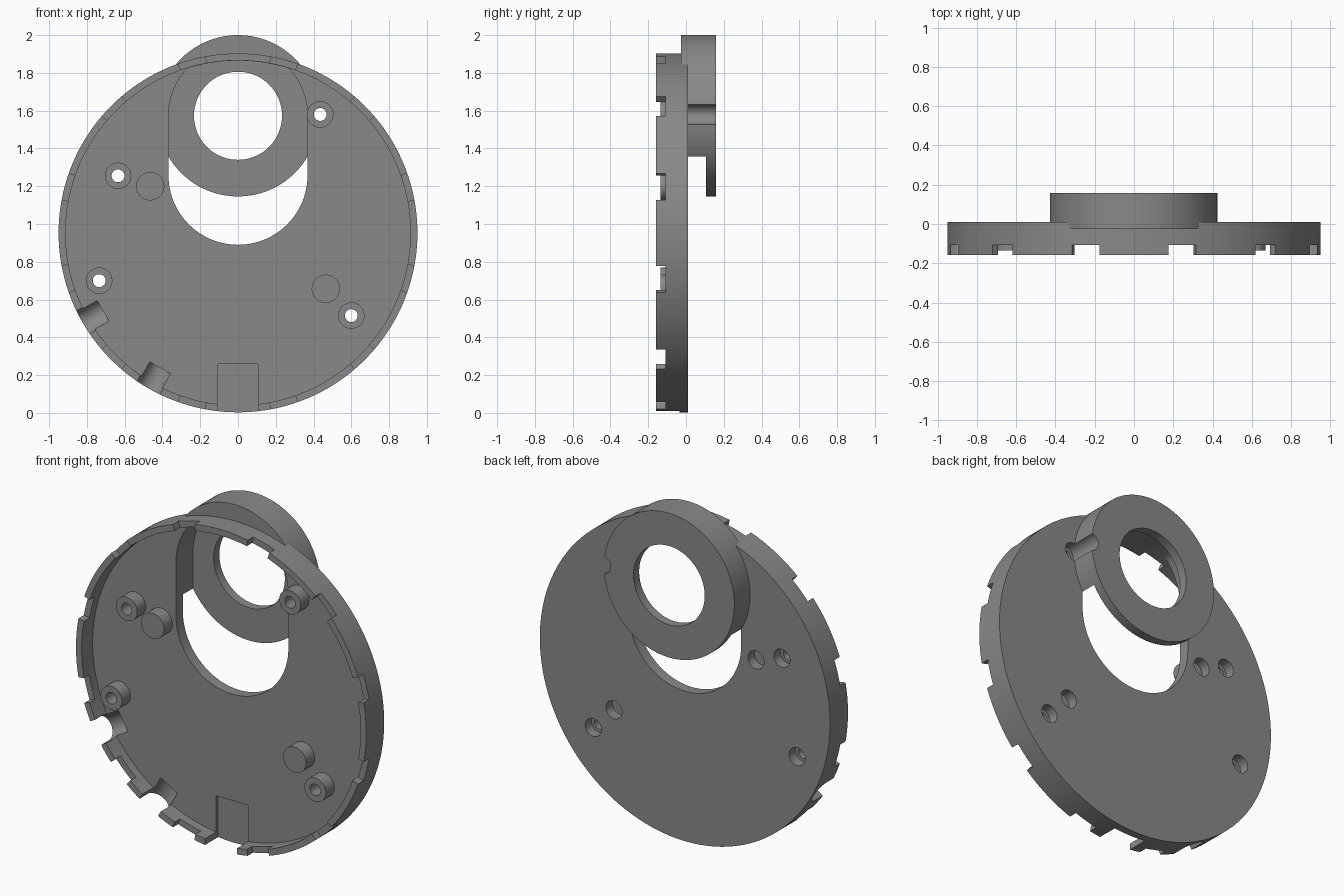
import bpy, bmesh, math
from mathutils import Matrix, Vector

if "Cube" in bpy.data.objects:
    bpy.data.objects.remove(bpy.data.objects["Cube"])

CZ, RZ = 0.953, 1.573            # disc and collar centre heights
BACK, FRONT, FLOOR = 0.01, -0.158, -0.055

grey = bpy.data.materials.new("plain grey")
grey.diffuse_color = (0.25, 0.25, 0.25, 1)
grey.use_nodes = True
grey.node_tree.nodes["Principled BSDF"].inputs["Base Color"].default_value = grey.diffuse_color


def prism(name, pts, y0, y1, matrix=None):
    """Extrude an (x, z) outline from y0 to y1."""
    bm = bmesh.new()
    face = bm.faces.new([bm.verts.new((x, y0, z)) for x, z in pts])
    ext = bmesh.ops.extrude_face_region(bm, geom=[face])
    moved = [v for v in ext["geom"] if isinstance(v, bmesh.types.BMVert)]
    bmesh.ops.translate(bm, verts=moved, vec=(0, y1 - y0, 0))
    if matrix:
        bm.transform(matrix)
    bmesh.ops.recalc_face_normals(bm, faces=bm.faces)
    me = bpy.data.meshes.new(name)
    bm.to_mesh(me)
    bm.free()
    me.materials.append(grey)
    ob = bpy.data.objects.new(name, me)
    bpy.context.collection.objects.link(ob)
    return ob


def arc(x, z, r, a0=0, a1=360, n=128):
    count = n if a1 - a0 == 360 else n + 1
    return [(x + r * math.cos(math.radians(a0 + (a1 - a0) * i / n)),
             z + r * math.sin(math.radians(a0 + (a1 - a0) * i / n))) for i in range(count)]


def cylinder(name, x, z, r, y0, y1, n=128):
    return prism(name, arc(x, z, r, n=n), y0, y1)


def combine(target, other, operation):
    mod = target.modifiers.new("combine", 'BOOLEAN')
    mod.operation, mod.solver, mod.object = operation, 'EXACT', other
    bpy.context.view_layer.objects.active = target
    bpy.ops.object.modifier_apply(modifier=mod.name)
    bpy.data.objects.remove(other)


def cut(other):
    combine(housing, other, 'DIFFERENCE')


# Round cover joined with the raised collar
housing = cylinder("housing", 0, CZ, 0.95, FRONT, BACK, 180)
combine(housing, cylinder("collar", 0, RZ, 0.427, -0.026, 0.158), 'UNION')

# Hollow front, leaving the rim
cut(cylinder("cavity", 0, CZ, 0.913, FRONT - 0.1, FLOOR, 180))

# Long rounded pocket behind the collar, kept inside the rim
pocket = arc(0, RZ, 0.368, 0, 180, 64) + arc(0, 1.258, 0.368, 180, 360, 64)
centre = Vector((0, CZ))
pocket = [tuple(centre + (Vector(p) - centre) * min(1, 0.912 / (Vector(p) - centre).length))
          for p in pocket]
cut(prism("pocket", pocket, -0.1, 0.105))
cut(cylinder("eye_hole", 0, RZ, 0.233, 0.05, 0.3))

# Screw bosses and locating pins
bosses = [(0.435, 1.58), (-0.635, 1.255), (-0.735, 0.70), (0.6, 0.515)]
pins = [(-0.465, 1.2), (0.465, 0.657)]
for x, z in bosses:
    combine(housing, cylinder("boss", x, z, 0.07, -0.135, -0.03, 48), 'UNION')
    cut(cylinder("screw_hole", x, z, 0.034, -0.3, 0.05, 32))
for x, z in pins:
    combine(housing, cylinder("pin", x, z, 0.075, -0.135, -0.03, 48), 'UNION')
for x, z in bosses + pins:
    cut(cylinder("counterbore", x, z, 0.053, -0.05, 0.3, 32))

# Twelve notches round the rim
for k in range(12):
    a = 15 + 30 * k
    outline = arc(0, CZ, 0.88, a - 4.4, a + 4.4, 4) + arc(0, CZ, 1.0, a - 4.4, a + 4.4, 4)[::-1]
    cut(prism("notch", outline, FRONT - 0.1, -0.108))

# Two rounded cable channels running out through the rim
channel = arc(0, -0.085, 0.07, 0, 180, 24) + [(-0.07, -0.3), (0.07, -0.3)]
for a in (210, 240):
    d = Vector((math.cos(math.radians(a)), 0, math.sin(math.radians(a))))
    side = Vector((-d.z, 0, d.x))
    m = Matrix((side, d, Vector((0, 1, 0)))).transposed().to_4x4()
    m.translation = (0, 0, CZ)
    cut(prism("channel", channel, 0.825, 1.1, m))

# Square connector recess at the bottom
cut(prism("recess", [(-0.105, -0.1), (0.105, -0.1), (0.105, 0.26), (-0.105, 0.26)], -0.3, -0.035))

bpy.ops.object.select_all(action='DESELECT')
housing.select_set(True)
bpy.context.view_layer.objects.active = housing
bpy.ops.object.shade_smooth_by_angle(angle=math.radians(30))
